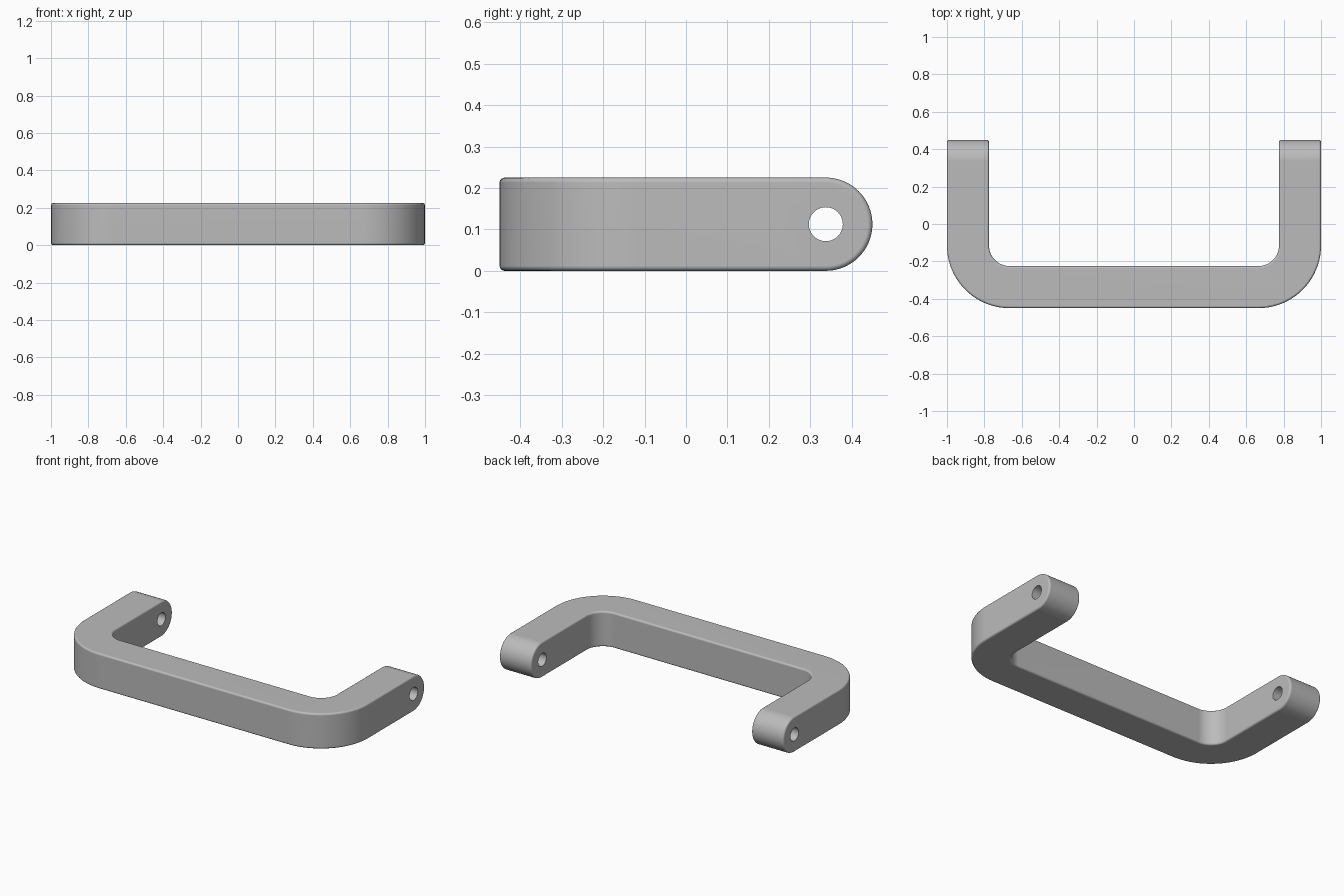
import bpy, bmesh, math

cube = bpy.data.objects.get("Cube")
if cube:
    bpy.data.objects.remove(cube, do_unlink=True)

THICK = 0.225            # bar is square in section
HALF = THICK / 2
END_Y = 0.45 - HALF      # centre of rounded ends and screw holes
CORNER_X, CORNER_Y = 0.665, -0.115
OUTER_R, INNER_R = 0.335, 0.11
STEPS = 20

# Colour
grey = bpy.data.materials.new("satin grey")
grey.use_nodes = True
colour = (0.5, 0.5, 0.5, 1)
grey.diffuse_color = colour
grey.node_tree.nodes["Principled BSDF"].inputs["Base Color"].default_value = colour


def half_stations():
    """Inner point, outer point and half height, from the left tip to the middle."""
    result = []
    for i in range(STEPS + 1):                       # rounded tip
        a = math.pi / 2 * (1 - i / STEPS)
        y = END_Y + HALF * math.sin(a)
        result.append(((1 - THICK, y), (1, y), HALF * math.cos(a)))
    for i in range(STEPS + 1):                       # bent corner
        a = -math.pi / 2 * i / STEPS
        inner, outer = [(CORNER_X + r * math.cos(a), CORNER_Y + r * math.sin(a))
                        for r in (INNER_R, OUTER_R)]
        result.append((inner, outer, HALF))
    return result


# Handle body: sweep the square section along the bar
left = half_stations()
right = [((-i[0], i[1]), (-o[0], o[1]), h) for i, o, h in reversed(left)]
bm = bmesh.new()
rings = []
for inner, outer, h in left + right:
    rings.append([bm.verts.new((*p, HALF + s * h))
                  for p, s in ((inner, -1), (inner, 1), (outer, 1), (outer, -1))])
for a, b in zip(rings, rings[1:]):
    for k in range(4):
        n = (k + 1) % 4
        bm.faces.new((a[k], a[n], b[n], b[k]))
bmesh.ops.remove_doubles(bm, verts=bm.verts, dist=1e-5)
bmesh.ops.dissolve_limit(bm, angle_limit=math.radians(0.5),
                         verts=bm.verts, edges=bm.edges)
bmesh.ops.recalc_face_normals(bm, faces=bm.faces)
mesh = bpy.data.meshes.new("pull_handle")
bm.to_mesh(mesh)
bm.free()
mesh.materials.append(grey)
handle = bpy.data.objects.new("pull_handle", mesh)
bpy.context.collection.objects.link(handle)

# Softened edges
bevel = handle.modifiers.new("soft edges", 'BEVEL')
bevel.width = 0.012
bevel.segments = 4
bevel.limit_method = 'ANGLE'
bevel.angle_limit = math.radians(40)
bevel.use_clamp_overlap = False

# Screw holes through both ends
bpy.ops.mesh.primitive_cylinder_add(vertices=48, radius=0.041, depth=3,
                                    location=(0, END_Y, HALF),
                                    rotation=(0, math.pi / 2, 0))
cutter = bpy.context.object
cutter.name = "hole_cutter"
cutter.data.materials.append(grey)
cutter.hide_render = True
holes = handle.modifiers.new("screw holes", 'BOOLEAN')
holes.operation = 'DIFFERENCE'
holes.solver = 'EXACT'
holes.object = cutter

# Apply, drop the cutter and smooth the curved faces
bpy.ops.object.select_all(action='DESELECT')
handle.select_set(True)
bpy.context.view_layer.objects.active = handle
for name in [m.name for m in handle.modifiers]:
    bpy.ops.object.modifier_apply(modifier=name)
bpy.data.objects.remove(cutter, do_unlink=True)
bpy.ops.object.shade_smooth_by_angle(angle=math.radians(35))
weighted = handle.modifiers.new("flat face normals", 'WEIGHTED_NORMAL')
weighted.keep_sharp = True
